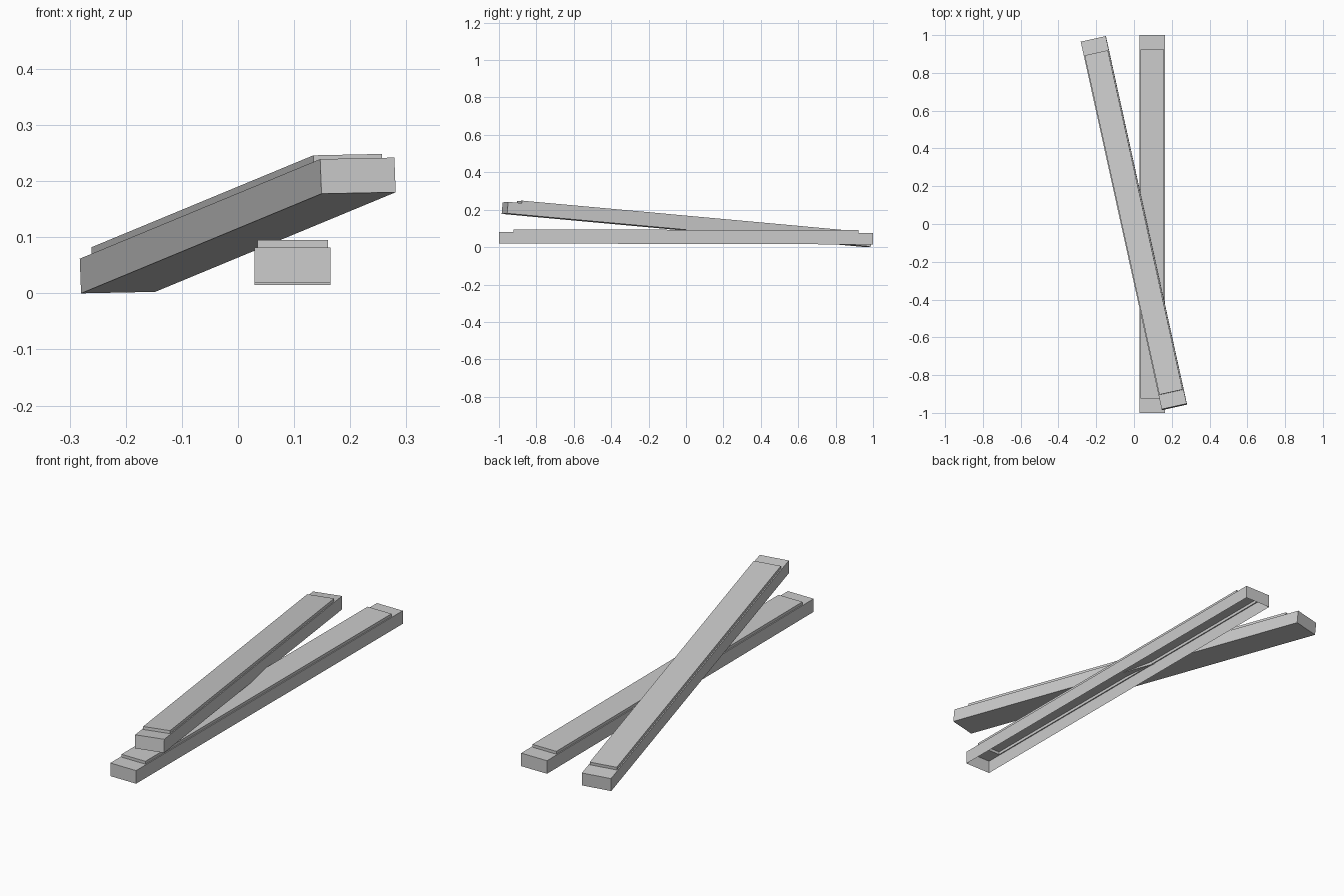
import bpy, bmesh
from mathutils import Vector, Matrix

if "Cube" in bpy.data.objects:
    bpy.data.objects.remove(bpy.data.objects["Cube"])

LENGTH, WIDTH, HEIGHT = 2.0, 0.1355, 0.062
PANEL_L, PANEL_W, PANEL_H = 1.846, 0.1255, 0.0135


def raise_face(bm, face, width, length, z):
    """Inset a face and place the new inner loop at an exact size and height."""
    bmesh.ops.inset_individual(bm, faces=[face], thickness=0.002)
    for v in face.verts:
        c = face.calc_center_median()
        v.co = Vector((v.co.x, v.co.y, z))
    for v in face.verts:
        v.co.x = width / 2 if v.co.x > 0 else -width / 2
        v.co.y = length / 2 if v.co.y > 0 else -length / 2


def bar(name, base, along, across, open_bottom):
    bm = bmesh.new()
    bmesh.ops.create_cube(bm, size=1)
    bmesh.ops.translate(bm, verts=bm.verts, vec=(0, 0, 0.5))
    bmesh.ops.scale(bm, verts=bm.verts, vec=(WIDTH, LENGTH, HEIGHT))
    bm.normal_update()
    top = max(bm.faces, key=lambda f: f.calc_center_median().z)
    bottom = min(bm.faces, key=lambda f: f.calc_center_median().z)

    # Raised top panel with a flat ledge around it
    raise_face(bm, top, PANEL_W, PANEL_L, HEIGHT)
    raise_face(bm, top, PANEL_W, PANEL_L, HEIGHT + PANEL_H)
    if open_bottom:
        bmesh.ops.delete(bm, geom=[bottom], context='FACES_ONLY')

    mesh = bpy.data.meshes.new(name)
    bm.to_mesh(mesh)
    bm.free()
    obj = bpy.data.objects.new(name, mesh)
    bpy.context.collection.objects.link(obj)

    # Orient the bar by its length and width directions
    y = Vector(along).normalized()
    z = Vector(across).cross(y).normalized()
    x = y.cross(z)
    rot = Matrix((x, y, z)).transposed().to_4x4()
    obj.matrix_world = Matrix.Translation(base) @ rot
    return obj


# Hollow bar lying nearly flat
bar("lower_bar", (0.0973, 0, 0.017), (0, 2, -0.005), (1, 0, 0), True)
# Closed bar resting across it at a slant
bar("upper_bar", (0.0007, 0.002, 0.09), (-0.4285, 1.9455, -0.1775),
    (0.1325, 0.0294, 0.0027), False)
